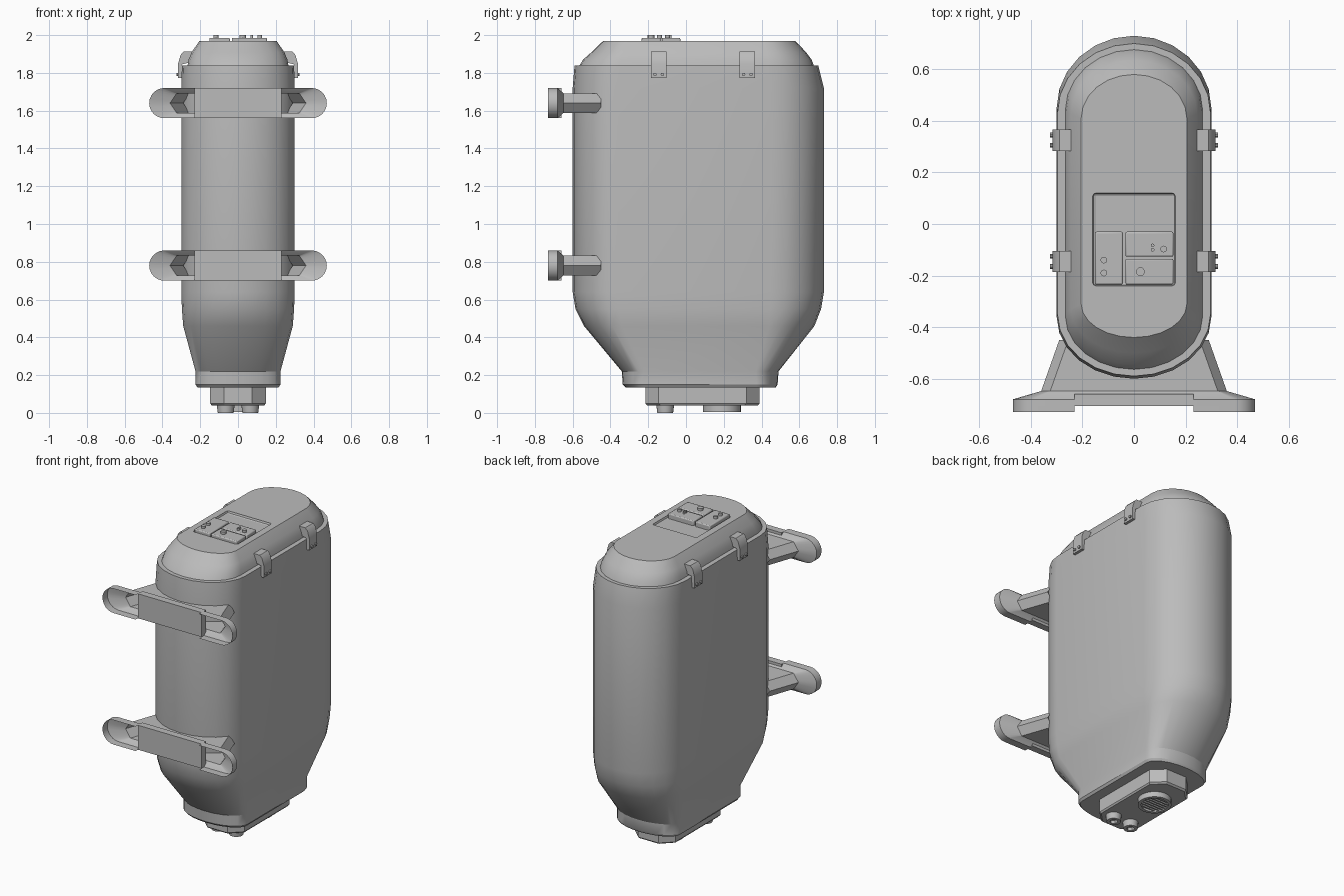
import bpy, bmesh, math
from mathutils import Vector, Matrix

cube = bpy.data.objects.get("Cube")
if cube:
    bpy.data.objects.remove(cube)

grey = bpy.data.materials.new("plain_grey")
grey.use_nodes = True
COLOUR = (0.5, 0.5, 0.5, 1)
grey.diffuse_color = COLOUR
grey.node_tree.nodes["Principled BSDF"].inputs["Base Color"].default_value = COLOUR
SEGS = 12


def finish(bm, name, bevel=0):
    bmesh.ops.recalc_face_normals(bm, faces=bm.faces)
    mesh = bpy.data.meshes.new(name)
    bm.to_mesh(mesh)
    bm.free()
    mesh.materials.append(grey)
    ob = bpy.data.objects.new(name, mesh)
    bpy.context.collection.objects.link(ob)
    if bevel:
        mod = ob.modifiers.new("bevel", 'BEVEL')
        mod.width, mod.segments = bevel, 2
    return ob


def oval(half, lo, hi, dlo, dhi, end="round"):
    """Long outline: straight sides with round, pointed or chamfered ends."""
    pts = []
    for sign, tip, depth in ((1, hi, dhi), (-1, lo, dlo)):
        for i in range(SEGS + 1):
            a = math.pi * (0.5 - i / SEGS)
            s, c = math.sin(a), math.cos(a)
            if end == "pointed":
                c = 1 - abs(s)
            elif end == "chamfer":
                c = min(1, 2 * (1 - abs(s)))
            pts.append((sign * half * s, tip + sign * depth * (c - 1)))
    return pts


def loft(bm, rings, closed=True, cap_start=False, cap_end=False):
    loops = [[bm.verts.new(p) for p in r] for r in rings]
    n = len(loops[0])
    for a, b in zip(loops, loops[1:]):
        for i in range(n if closed else n - 1):
            j = (i + 1) % n
            bm.faces.new((a[i], a[j], b[j], b[i]))
    if cap_start:
        bm.faces.new(loops[0])
    if cap_end:
        bm.faces.new(loops[-1])


def upright(name, levels, end="round"):
    bm = bmesh.new()
    rings = [[(x, y, z) for x, y in oval(*spec, end)] for z, *spec in levels]
    loft(bm, rings, cap_start=True, cap_end=True)
    return finish(bm, name)


def box(name, x0, x1, y0, y1, z0, z1, bevel=0):
    bm = bmesh.new()
    size = Matrix.Diagonal((x1 - x0, y1 - y0, z1 - z0, 1))
    mid = Matrix.Translation(((x0 + x1) / 2, (y0 + y1) / 2, (z0 + z1) / 2))
    bmesh.ops.create_cube(bm, size=1, matrix=mid @ size)
    return finish(bm, name, bevel)


def cylinder(name, centre, radius, height, sides=20, axis="Z", top=None):
    bm = bmesh.new()
    turn = Matrix.Rotation(math.pi / 2, 4, 'Y') if axis == "X" else Matrix()
    bmesh.ops.create_cone(bm, cap_ends=True, segments=sides, radius1=radius,
                          radius2=radius if top is None else top, depth=height,
                          matrix=Matrix.Translation(centre) @ turn)
    return finish(bm, name)


def cut(target, cutter):
    cutter.hide_render = True
    cutter.hide_set(True)
    mod = target.modifiers.new("cut", 'BOOLEAN')
    mod.object, mod.operation, mod.solver = cutter, 'DIFFERENCE', 'EXACT'


# Tank body: height, half width, front, back, front end depth, back end depth
upright("tank_body", [
    (0.135, 0.215, -0.32, 0.475, 0.10, 0.10),
    (0.15, 0.225, -0.335, 0.485, 0.11, 0.11),
    (0.22, 0.225, -0.34, 0.49, 0.12, 0.12),
    (0.46, 0.29, -0.54, 0.68, 0.20, 0.24),
    (0.55, 0.297, -0.585, 0.715, 0.23, 0.27),
    (0.64, 0.30, -0.60, 0.73, 0.24, 0.28),
    (1.72, 0.30, -0.60, 0.73, 0.24, 0.28),
    (1.84, 0.297, -0.59, 0.70, 0.24, 0.27)])

# Domed lid with a shallow control recess
lid = upright("lid", [
    (1.83, 0.268, -0.57, 0.68, 0.21, 0.24),
    (1.87, 0.262, -0.545, 0.665, 0.20, 0.23),
    (1.91, 0.245, -0.50, 0.635, 0.17, 0.21),
    (1.968, 0.205, -0.44, 0.58, 0.13, 0.17)])
cut(lid, box("recess_cutter", -0.16, 0.16, -0.24, 0.12, 1.953, 2.05, 0.012))

# Control blocks, knobs and buttons
box("tall_control_block", -0.152, -0.043, -0.235, -0.03, 1.94, 1.985, 0.006)
box("rear_control_block", -0.033, 0.153, -0.127, -0.03, 1.94, 1.985, 0.006)
box("front_control_block", -0.033, 0.153, -0.235, -0.135, 1.94, 1.985, 0.006)
for x, y, r in ((-0.117, -0.14, 0.013), (-0.117, -0.19, 0.013), (0.115, -0.097, 0.013),
                (0.025, -0.185, 0.017), (0.072, -0.083, 0.007), (0.072, -0.1, 0.007)):
    cylinder("control_knob", (x, y, 1.987), r, 0.026, 14)

# Lid clips with rivets
CLIP = [(0.24, 1.912), (0.288, 1.912), (0.304, 1.895), (0.317, 1.85),
        (0.317, 1.772), (0.296, 1.772), (0.296, 1.845), (0.24, 1.86)]
for side in (-1, 1):
    for y in (-0.145, 0.325):
        bm = bmesh.new()
        loft(bm, [[(side * x, y + d, z) for x, z in CLIP] for d in (-0.041, 0.041)],
             cap_start=True, cap_end=True)
        finish(bm, "lid_clip")
        for d in (-0.02, 0.02):
            cylinder("clip_rivet", (side * 0.318, y + d, 1.792), 0.009, 0.016, 10, "X")

# Mounting brackets: hollow flared shell, end lips and a front plate
for z in (0.78, 1.64):
    bm = bmesh.new()
    rings = []
    for y, hx, hz, depth, end in ((-0.705, 0.47, 0.08, 0.08, "round"),
                                  (-0.68, 0.47, 0.08, 0.08, "round"),
                                  (-0.648, 0.36, 0.052, 0.035, "pointed"),
                                  (-0.45, 0.29, 0.052, 0.035, "pointed")):
        rings.append([(x, y, z + h) for h, x in oval(hz, -hx, hx, depth, depth, end)])
    loft(bm, rings)
    for side in (-1, 1):
        tip = oval(0.08, -0.47, 0.47, 0.08, 0.08)[:SEGS + 1]
        tip = [(0.08, 0.23)] + tip + [(-0.08, 0.23)]
        loft(bm, [[(side * x, y, z + h) for h, x in tip] for y in (-0.73, -0.705)],
             closed=False)
    finish(bm, "bracket_shell")
    box("bracket_plate", -0.23, 0.23, -0.706, -0.66, z - 0.08, z + 0.08)

# Stepped plinth below the tank
upright("plinth", [(0.04, 0.14, -0.205, 0.38, 0.07, 0.07),
                   (0.05, 0.147, -0.215, 0.39, 0.07, 0.07),
                   (0.145, 0.147, -0.215, 0.39, 0.07, 0.07)], "chamfer")

# Socketed bolts underneath
for x in (-0.065, 0.065):
    bolt = cylinder("base_bolt", (x, -0.11, 0.025), 0.042, 0.05, 20, top=0.048)
    cut(bolt, cylinder("socket_cutter", (x, -0.11, 0), 0.024, 0.04, 6))

# Round outlet with grille bars
outlet = cylinder("outlet_ring", (0, 0.19, 0.03), 0.1, 0.05, 32)
cut(outlet, cylinder("outlet_cutter", (0, 0.19, 0), 0.08, 0.05, 32))
for i in range(-3, 4):
    y = i * 0.021
    half = math.sqrt(0.08 ** 2 - y ** 2)
    box("outlet_bar", -half, half, 0.185 + y, 0.195 + y, 0.01, 0.03)

# Smooth shading with crisp edges
for ob in bpy.context.scene.objects:
    if ob.type == 'MESH' and not ob.hide_render:
        bpy.ops.object.select_all(action='DESELECT')
        ob.select_set(True)
        bpy.context.view_layer.objects.active = ob
        bpy.ops.object.shade_smooth_by_angle(angle=math.radians(30))
